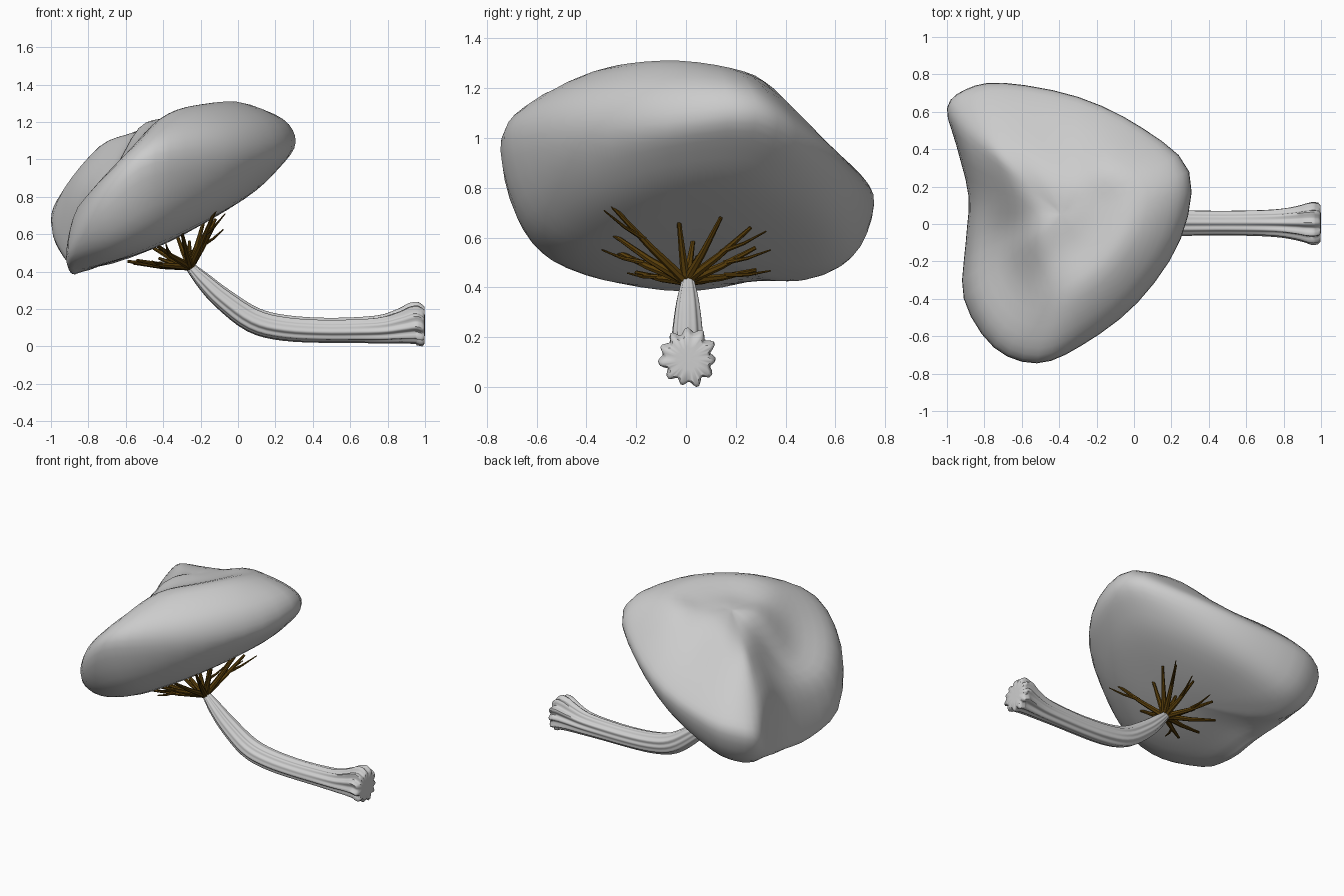
import bpy, bmesh, math
from mathutils import Vector

if "Cube" in bpy.data.objects:
    bpy.data.objects.remove(bpy.data.objects["Cube"])

def material(name, rgb):
    m = bpy.data.materials.new(name)
    m.diffuse_color = (*rgb, 1)
    m.use_nodes = True
    m.node_tree.nodes["Principled BSDF"].inputs["Base Color"].default_value = m.diffuse_color
    return m

canopy_grey = material("canopy grey", (0.6, 0.6, 0.6))
trunk_grey = material("trunk grey", (0.62, 0.62, 0.62))
branch_brown = material("branch brown", (0.10, 0.048, 0.003))

def spline(pts, n, closed=False, first=None, last=None):
    """Smooth curve through the points, n steps per span."""
    pts = [Vector(p) for p in pts]
    if closed:
        ext = [pts[-1]] + pts + pts[:2]
    else:
        ext = [first or 2 * pts[0] - pts[1]] + pts + [last or 2 * pts[-1] - pts[-2]]
    out = []
    for i in range(1, len(ext) - 2):
        a, b, c, d = ext[i - 1:i + 3]
        for j in range(n):
            t = j / n
            out.append(0.5 * (2 * b + (c - a) * t + (2 * a - 5 * b + 4 * c - d) * t * t
                              + (3 * b - a - 3 * c + d) * t ** 3))
    if not closed:
        out.append(pts[-1])
    return out

def skin(name, rings, mat, angle=60):
    """Join closed rings of equal length, capping both ends."""
    bm = bmesh.new()
    rows = [[bm.verts.new(p) for p in r] for r in rings]
    n = len(rows[0])
    for a, b in zip(rows, rows[1:]):
        for i in range(n):
            bm.faces.new((a[i], a[(i + 1) % n], b[(i + 1) % n], b[i]))
    for r in (rows[0], rows[-1]):
        c = bm.verts.new(sum((v.co for v in r), Vector()) / n)
        for i in range(n):
            bm.faces.new((r[i], r[(i + 1) % n], c))
    bmesh.ops.recalc_face_normals(bm, faces=bm.faces)
    me = bpy.data.meshes.new(name)
    bm.to_mesh(me)
    bm.free()
    me.materials.append(mat)
    ob = bpy.data.objects.new(name, me)
    bpy.context.collection.objects.link(ob)
    bpy.ops.object.select_all(action='DESELECT')
    ob.select_set(True)
    bpy.context.view_layer.objects.active = ob
    bpy.ops.object.shade_smooth_by_angle(angle=math.radians(angle))
    return ob

# Canopy: rim x, y, z and height of the top surface halfway in
rim = [(0.295, 0.28, 1.09, 1.28), (0.25, -0.08, 1.06, 1.31), (0.02, -0.42, 1.03, 1.30),
       (-0.28, -0.65, 1.0, 1.265), (-0.52, -0.745, 0.95, 1.18), (-0.75, -0.66, 0.74, 1.02),
       (-0.91, -0.40, 0.51, 0.90), (-0.90, -0.10, 0.42, 0.92), (-0.885, 0.15, 0.44, 1.01),
       (-0.95, 0.42, 0.54, 1.06), (-1.0, 0.62, 0.67, 1.07), (-0.90, 0.72, 0.71, 1.06),
       (-0.70, 0.755, 0.74, 1.055), (-0.30, 0.68, 0.83, 1.09), (0.05, 0.51, 0.97, 1.225)]
cx, cy, peak = -0.38, 0.05, 1.225

def floor_z(x):
    u = max(0, x + 0.8)
    return 0.39 + 0.32 * u + 0.16 * u * u

sections = []
for i, (x, y, z, top) in enumerate(rim):
    def at(f, h):
        return Vector((cx + (x - cx) * f, cy + (y - cy) * f, h))
    fx = lambda f: floor_z(cx + (x - cx) * f)
    near = sum(rim[(i + k) % 15][3] for k in range(-3, 4)) / 7
    dx, dy = 0.28 * (x - cx), 0.28 * (y - cy)
    inner = 0.7 * (peak + 0.26 * dx - 0.06 * dy - 0.3 * (dx * dx + dy * dy)) \
        + 0.3 * (0.5 * peak + 0.5 * near)
    shoulder = 0.40 if y > 0.45 else 0.60
    pts = [at(0, floor_z(cx)), at(0.6, fx(0.6) + 0.02),
           at(0.88, fx(0.88) + 0.36 * (z - fx(0.88))), at(1, z),
           at(0.9, z + shoulder * (top - z)), at(0.58, top), at(0.28, inner), at(0, peak)]
    sections.append(spline(pts, 4, first=at(-0.6, floor_z(cx - (x - cx) * 0.6)),
                           last=at(-0.28, 2 * peak - inner)))
rings = [spline([s[i] for s in sections], 3, closed=True) for i in range(len(sections[0]))]
skin("canopy", rings[1:-1], canopy_grey, 180)

# Trunk: fluted tube along a bent path (x, z, radius)
path = [(0.985, 0.122, 0.102), (0.95, 0.132, 0.106), (0.88, 0.117, 0.088), (0.75, 0.095, 0.070),
        (0.5, 0.086, 0.064), (0.25, 0.099, 0.066), (0.08, 0.143, 0.066), (-0.08, 0.255, 0.056),
        (-0.18, 0.347, 0.043), (-0.26, 0.43, 0.024)]
line = spline(path, 4)
SIDES, FLUTES = 66, 11
rings = []
for i, p in enumerate(line):
    d = line[min(i + 1, len(line) - 1)] - line[max(i - 1, 0)]
    side = Vector((d.y, 0, -d.x)).normalized()
    if i < 4:
        side = Vector((0, 0, 1))
    depth = 0.05 + 0.07 * max(0, (p.x - 0.6) / 0.4)
    ring = []
    for k in range(SIDES):
        a = math.tau * k / SIDES
        r = p.z * (1 + depth * math.cos(FLUTES * a + 0.6) + 0.04 * math.sin(3 * a)
                   + 0.03 * math.sin(7 * a))
        ring.append(Vector((p.x, 0.008, p.y)) + r * (math.cos(a) * side + Vector((0, math.sin(a), 0))))
    rings.append(ring)
# rounded butt end
c = Vector((1.0, 0.008, 0.122))
rings.insert(0, [Vector((0.997, v.y, v.z)).lerp(c, 0.12) for v in rings[0]])
rings.insert(0, [v.lerp(c, 0.5) for v in rings[0]])
low = min(v.z for r in rings for v in r)
rings = [[v - Vector((0, 0, low * max(0, min(1, (v.x - 0.6) / 0.35)))) for v in r] for r in rings]
skin("trunk", rings, trunk_grey, 50)

# Branches: tapered limbs fanning out under the canopy, some with a twig
def limb(name, a, b, r0, r1):
    a, b = Vector(a), Vector(b)
    q = (b - a).to_track_quat('Z', 'Y')
    mid = a.lerp(b, 0.5) - Vector((0, 0, 0.008))
    rr = []
    for p, r in ((a, r0), (mid, (r0 + r1) / 2), (b, r1)):
        rr.append([p + q @ Vector((r * math.cos(math.tau * k / 7), r * math.sin(math.tau * k / 7), 0))
                   for k in range(7)])
    skin(name, rr, branch_brown, 40)

root = Vector((-0.255, 0, 0.425))
ends = [(-0.12, -0.30, 0.73), (-0.18, -0.03, 0.68), (-0.12, 0.14, 0.68), (-0.13, 0.26, 0.64),
        (-0.26, 0.28, 0.56), (-0.42, 0.28, 0.47), (-0.46, -0.31, 0.56), (-0.30, -0.29, 0.61),
        (-0.54, -0.20, 0.46), (-0.59, -0.06, 0.455), (-0.56, 0.14, 0.445), (-0.33, 0.03, 0.60),
        (-0.46, 0.05, 0.53)]
for i, e in enumerate(ends):
    e = Vector(e)
    limb(f"branch_{i + 1}", root, e, 0.020, 0.008)
    if i in (0, 3, 4, 5, 6, 8):
        start = root.lerp(e, 0.55)
        swing = Vector((0.06, 0.08 if e.y > 0 else -0.05, 0.0))
        limb(f"twig_{i + 1}", start, start + (e - root) * 0.38 + swing, 0.011, 0.003)
